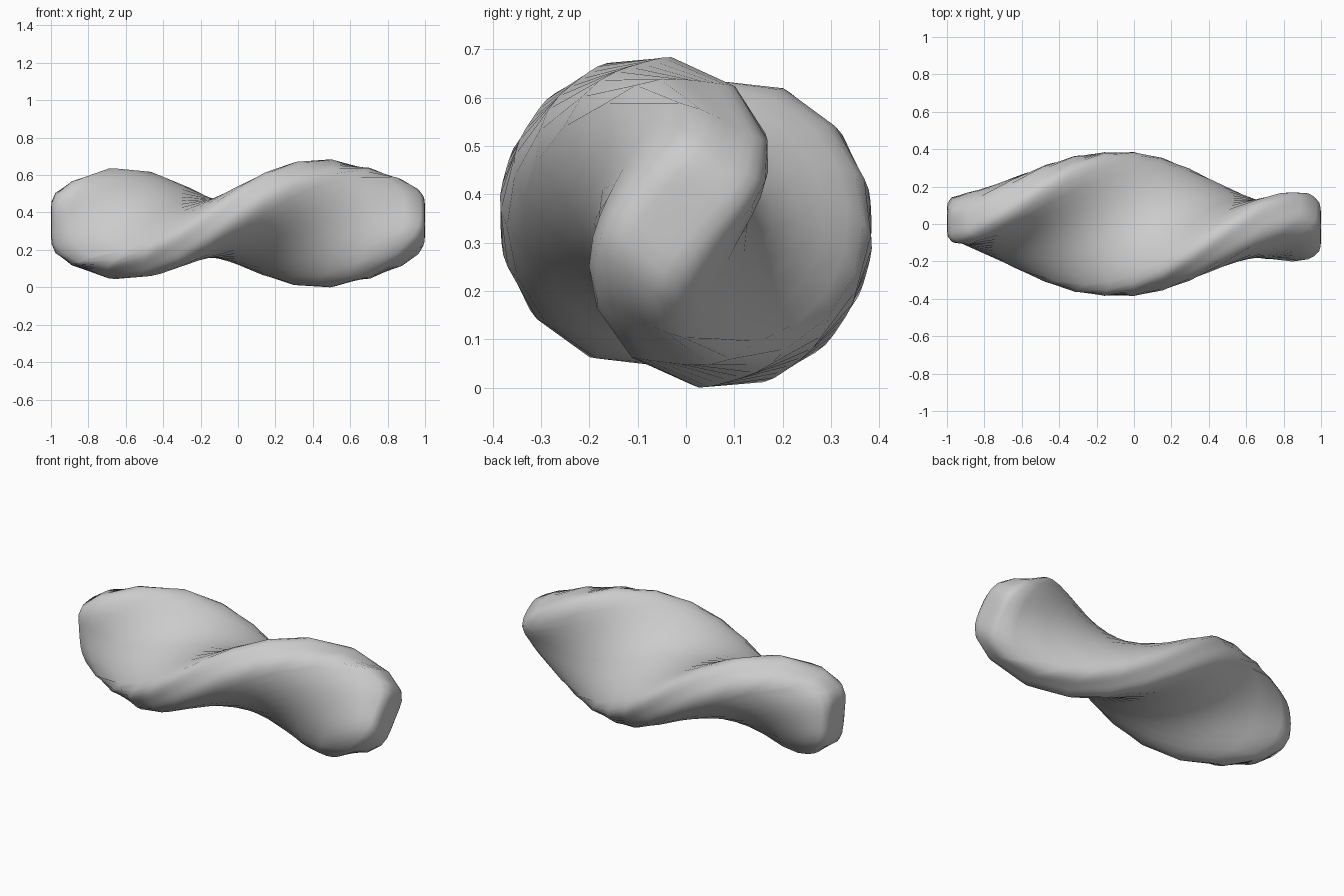
import bpy, bmesh, math

if "Cube" in bpy.data.objects:
    bpy.data.objects.remove(bpy.data.objects["Cube"])

HALF_LENGTH, HALF_WIDTH, HALF_THICK = 1.0, 0.388, 0.157
TWIST = math.radians(115)      # twist per unit of length
FLAT_AT = -0.135               # x where the bar lies flat
TAPER = 0.45                   # loss of width towards the ends
BOW = 0.027                    # one broad face bulges more than the other


def rounded(co):
    """Pull a point of the unit cube onto a soft, blunt-ended bar."""
    x, w, t = (math.tan(c * math.pi / 4) for c in co)
    section = (abs(w) ** 3.3 + abs(t) ** 3.3) ** (1 / 3.3)
    d = (abs(x) ** 6 + section ** 6) ** (1 / 6)
    x, w, t = x / d, w / d, t / d
    t = t * HALF_THICK - BOW * (1 - w * w)
    return x * HALF_LENGTH, w * HALF_WIDTH * (1 - TAPER * x * x), t


# Soft flat bar from a gridded cube
bm = bmesh.new()
bmesh.ops.create_cube(bm, size=2)
bmesh.ops.subdivide_edges(bm, edges=bm.edges[:], cuts=9, use_grid_fill=True)

# Round it, then twist it around the x axis
for v in bm.verts:
    x, w, t = rounded(v.co)
    a = TWIST * (x - FLAT_AT)
    v.co = (x,
            -w * math.cos(a) + t * math.sin(a),
            w * math.sin(a) + t * math.cos(a))

# Stand it on the ground
low = min(v.co.z for v in bm.verts)
for v in bm.verts:
    v.co.z -= low
bmesh.ops.recalc_face_normals(bm, faces=bm.faces[:])
for f in bm.faces:
    f.smooth = True

mesh = bpy.data.meshes.new("twisted_bar")
bm.to_mesh(mesh)
bm.free()
bar = bpy.data.objects.new("twisted_bar", mesh)
bpy.context.collection.objects.link(bar)
